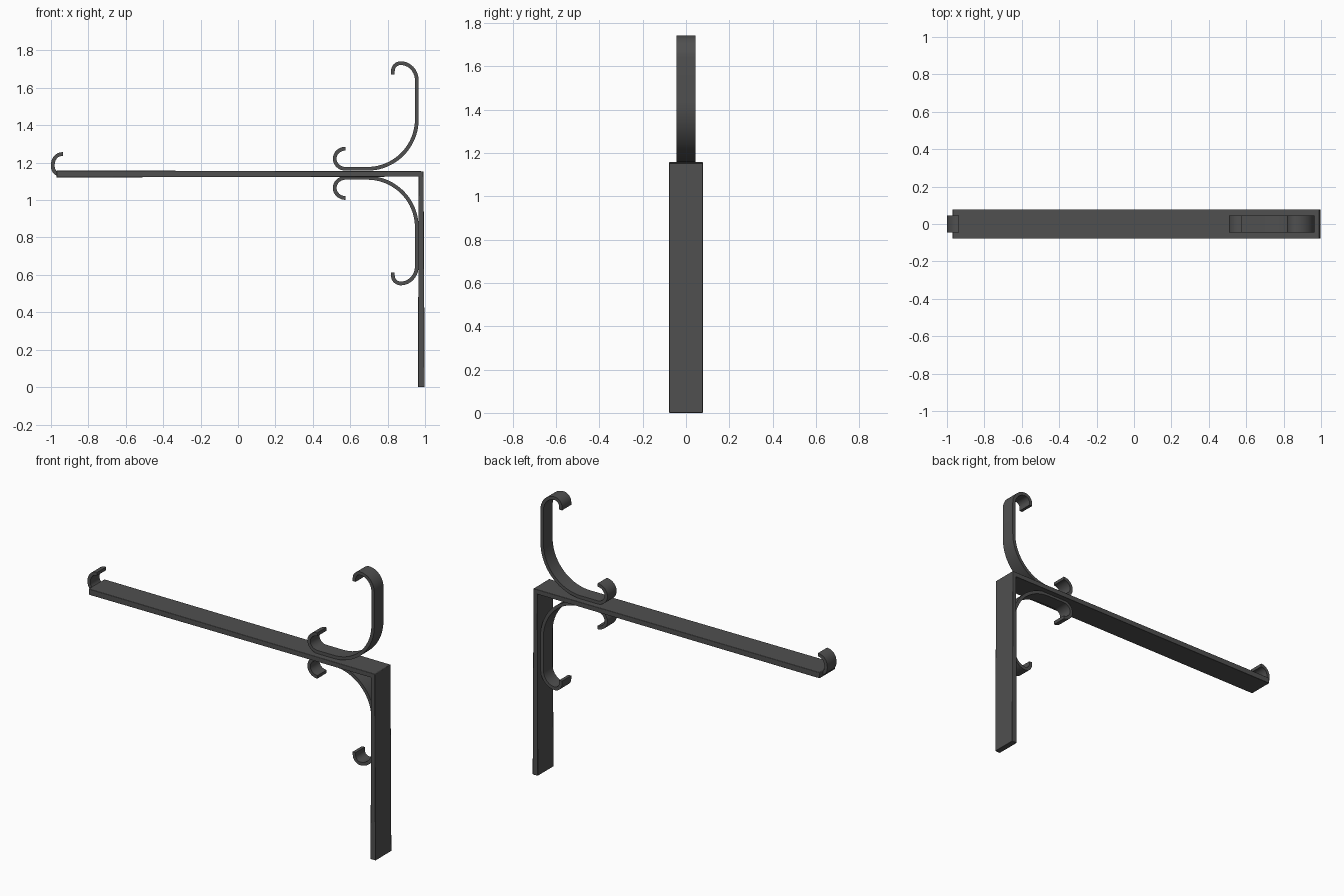
import bpy, bmesh, math
from mathutils import Vector

if "Cube" in bpy.data.objects:
    bpy.data.objects.remove(bpy.data.objects["Cube"])

iron = bpy.data.materials.new("dark iron")
iron.diffuse_color = (0.08, 0.08, 0.08, 1)
iron.use_nodes = True
iron.node_tree.nodes["Principled BSDF"].inputs["Base Color"].default_value = iron.diffuse_color
MID = 1.143  # mirror height of the two scrolls


def extrude_profile(name, outline, half_width, bevel):
    """Closed x-z outline extruded along y."""
    bm = bmesh.new()
    face = bm.faces.new([bm.verts.new((x, -half_width, z)) for x, z in outline])
    ext = bmesh.ops.extrude_face_region(bm, geom=[face])
    verts = [g for g in ext["geom"] if isinstance(g, bmesh.types.BMVert)]
    bmesh.ops.translate(bm, vec=(0, 2 * half_width, 0), verts=verts)
    bmesh.ops.recalc_face_normals(bm, faces=bm.faces)
    mesh = bpy.data.meshes.new(name)
    bm.to_mesh(mesh)
    bm.free()
    obj = bpy.data.objects.new(name, mesh)
    bpy.context.collection.objects.link(obj)
    mesh.materials.append(iron)
    if bevel:
        mod = obj.modifiers.new("soft edges", "BEVEL")
        mod.width = bevel
        mod.segments = 2
        mod.limit_method = "ANGLE"
    bpy.ops.object.select_all(action="DESELECT")
    obj.select_set(True)
    bpy.context.view_layer.objects.active = obj
    bpy.ops.object.shade_smooth_by_angle(angle=math.radians(35))
    return obj


def arc(cx, cz, rx, rz, a0, a1, n):
    out = []
    for i in range(n + 1):
        a = math.radians(a0 + (a1 - a0) * i / n)
        out.append((cx + rx * math.cos(a), cz + rz * math.sin(a)))
    return out


def strip(name, path, thickness=0.02, half_width=0.045):
    """Flat iron strip following an x-z path."""
    pts = []
    for p in path:
        v = Vector(p)
        if not pts or (v - pts[-1]).length > 1e-4:
            pts.append(v)
    left, right = [], []
    for i, p in enumerate(pts):
        t = (pts[min(i + 1, len(pts) - 1)] - pts[max(i - 1, 0)]).normalized()
        n = Vector((-t.y, t.x)) * thickness / 2
        left.append(p + n)
        right.append(p - n)
    return extrude_profile(name, left + right[::-1], half_width, 0)


# L-shaped bracket: long arm and wall plate, slightly thinner at the corner
extrude_profile("bracket_bar", [
    (-0.97, 1.121), (-0.97, 1.158), (0.992, 1.154), (0.998, 0.0),
    (0.962, 0.0), (0.966, 1.125)], 0.078, 0.003)

# scrolls above and below the arm
scroll = [(0.828, 1.672)]
scroll += arc(0.87, 1.69, 0.042, 0.042, 180, 90, 8)
scroll += arc(0.87, 1.64, 0.086, 0.092, 90, 0, 10)
scroll += arc(0.691, 1.432, 0.265, 0.265, 0, -90, 20)
scroll += arc(0.575, 1.221, 0.058, 0.054, -90, -270, 16)
strip("upper_scroll", scroll)
strip("lower_scroll", [(x, 2 * MID - z) for x, z in scroll])

# end stop hook at the tip of the arm
hook = [(-0.935, 1.246)] + arc(-0.94, 1.19, 0.05, 0.056, 90, 180, 8)
hook += arc(-0.955, 1.18, 0.035, 0.042, 180, 270, 8)
strip("end_hook", hook)
